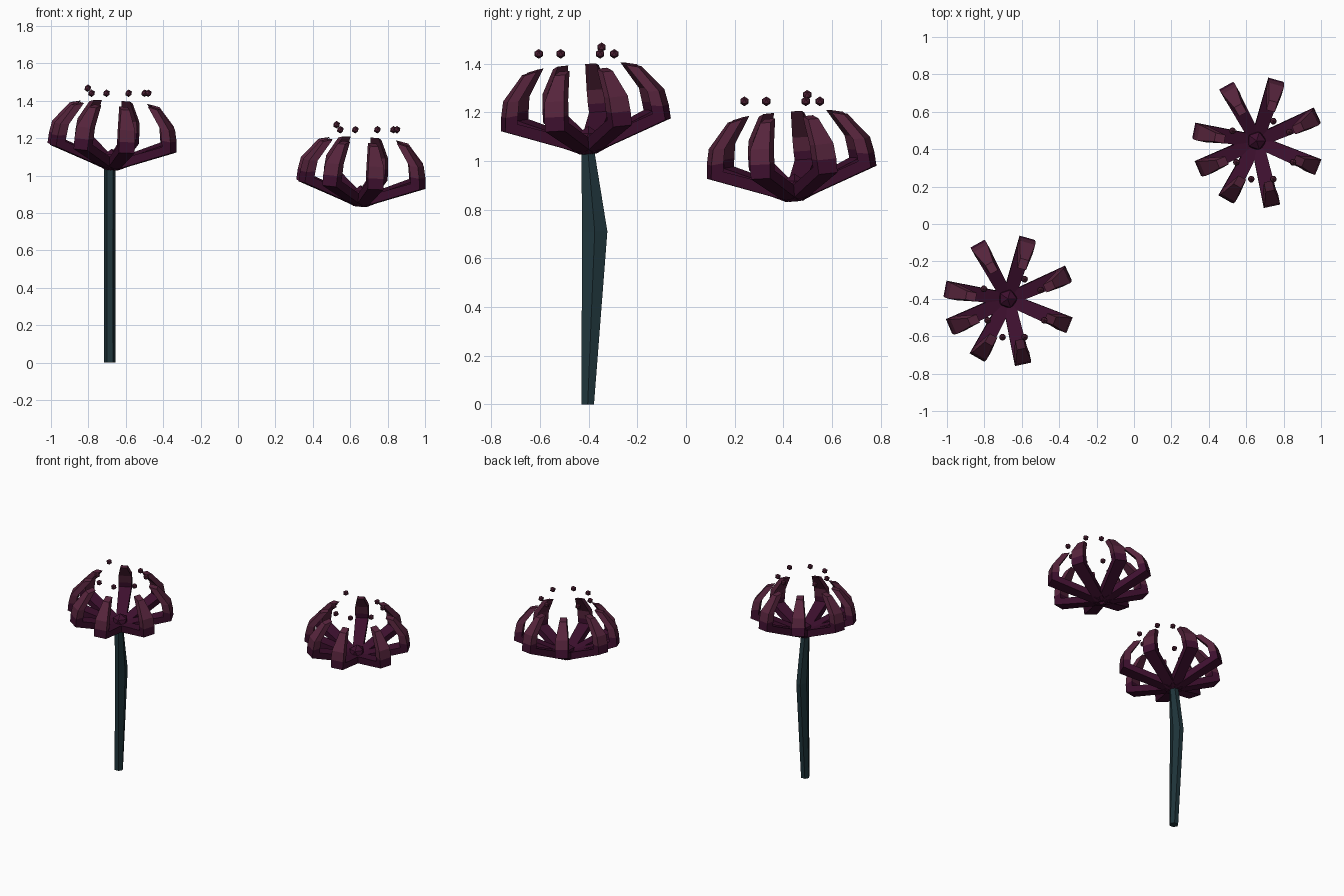
import bpy, bmesh, math
from mathutils import Matrix, Vector

if "Cube" in bpy.data.objects:
    bpy.data.objects.remove(bpy.data.objects["Cube"])


def material(name, rgb):
    m = bpy.data.materials.new(name)
    m.diffuse_color = (*rgb, 1)
    m.use_nodes = True
    m.node_tree.nodes["Principled BSDF"].inputs["Base Color"].default_value = m.diffuse_color
    return m


STEM = material("dark teal stem", (0.014, 0.036, 0.044))
DARK = material("deep plum", (0.048, 0.005, 0.028))
LIGHT = material("dusty plum", (0.095, 0.018, 0.046))
ANTHER = material("anther maroon", (0.075, 0.014, 0.034))


def finish(bm, name, mats):
    bmesh.ops.recalc_face_normals(bm, faces=bm.faces)
    me = bpy.data.meshes.new(name)
    bm.to_mesh(me)
    bm.free()
    for m in mats:
        me.materials.append(m)
    ob = bpy.data.objects.new(name, me)
    bpy.context.collection.objects.link(ob)
    return ob


def skin(bm, rings):
    """Bridge rings of points into a capped solid; returns side faces per segment."""
    vs = [[bm.verts.new(p) for p in r] for r in rings]
    n = len(vs[0])
    segs = []
    for a, b in zip(vs, vs[1:]):
        segs.append([bm.faces.new((a[i], a[(i + 1) % n], b[(i + 1) % n], b[i]))
                     for i in range(n)])
    bm.faces.new(vs[0])
    segs[-1].append(bm.faces.new(vs[-1]))
    return segs


# petal sections: outer r, outer z, inner r, inner z, width
PETAL = [(0.02, 0.0, 0.0, 0.045, 0.065),
         (0.350, 0.122, 0.297, 0.150, 0.085),
         (0.345, 0.180, 0.293, 0.185, 0.088),
         (0.332, 0.243, 0.283, 0.243, 0.085),
         (0.248, 0.345, 0.195, 0.357, 0.046)]
ANGLES = (-78, -22, 25, 74, 119, 169, 203, 240)

# anther positions relative to the flower centre
ANTHERS = [(-0.128, 0.053, 0.437), (-0.108, -0.115, 0.41), (-0.028, -0.205, 0.41),
           (0.090, -0.205, 0.41), (0.195, -0.115, 0.41), (0.176, 0.047, 0.41),
           (0.090, 0.105, 0.41)]


def flower(label, centre):
    place = Matrix.Translation(centre)
    tilt = Matrix.Rotation(math.radians(4.5), 4, 'X') @ Matrix.Rotation(math.radians(3.5), 4, 'Y')

    # curled petals, lighter toward the tips
    bm = bmesh.new()
    for a in ANGLES:
        rot = place @ tilt @ Matrix.Rotation(math.radians(a), 4, 'Z')
        rings = [[rot @ Vector(p) for p in ((ro, -w / 2, zo), (ro, w / 2, zo),
                                            (ri, w / 2, zi), (ri, -w / 2, zi))]
                 for ro, zo, ri, zi, w in PETAL]
        for seg in skin(bm, rings)[2:]:
            for f in seg:
                f.material_index = 1
    finish(bm, label + "_petals", [DARK, LIGHT])

    # faceted core
    bm = bmesh.new()
    bmesh.ops.create_icosphere(bm, subdivisions=1, radius=0.055,
                               matrix=place @ Matrix.Translation((0, 0, 0.058)))
    finish(bm, label + "_core", [DARK])

    # floating anthers
    bm = bmesh.new()
    for p in ANTHERS:
        bmesh.ops.create_icosphere(bm, subdivisions=1, radius=0.02,
                                   matrix=place @ Matrix.Translation(p))
    finish(bm, label + "_anthers", [ANTHER])


flower("tall_flower", Vector((-0.675, -0.40, 1.03)))
flower("low_flower", Vector((0.655, 0.445, 0.835)))

# bent stem, only under the tall flower: z, y centre, y radius
bm = bmesh.new()
rings = [[(-0.685 + 0.031 * math.cos(t), yc + ry * math.sin(t), z)
          for t in (math.tau * i / 6 for i in range(6))]
         for z, yc, ry in ((0, -0.404, 0.03), (0.71, -0.375, 0.06), (1.05, -0.404, 0.03))]
skin(bm, rings)
finish(bm, "stem", [STEM])
